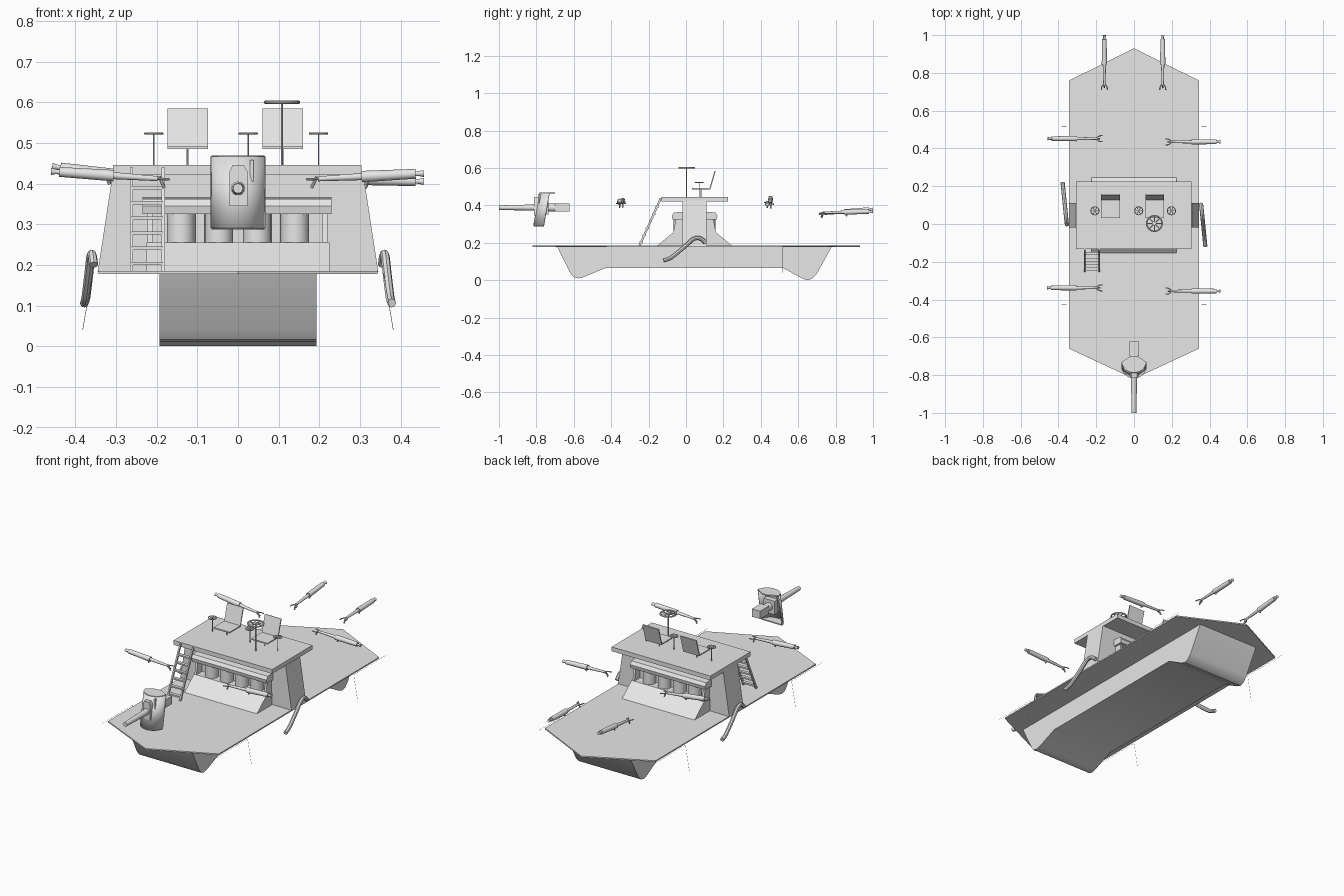
import bpy, bmesh, math
from mathutils import Vector

cube = bpy.data.objects.get("Cube")
if cube:
    bpy.data.objects.remove(cube, do_unlink=True)

grey = bpy.data.materials.new("plain_grey")
grey.use_nodes = True
grey.diffuse_color = (0.8, 0.8, 0.8, 1)
grey.node_tree.nodes["Principled BSDF"].inputs["Base Color"].default_value = grey.diffuse_color
made = []


def finish(name, bm):
    bmesh.ops.recalc_face_normals(bm, faces=bm.faces)
    mesh = bpy.data.meshes.new(name)
    bm.to_mesh(mesh)
    bm.free()
    ob = bpy.data.objects.new(name, mesh)
    bpy.context.collection.objects.link(ob)
    mesh.materials.append(grey)
    made.append(ob)
    return ob


def prism(name, outline, axis, lo, hi):
    """Extrude a flat outline along one axis; outline uses the other two axes in order."""
    bm = bmesh.new()

    def place(p, d):
        c = list(p)
        c.insert("xyz".index(axis), d)
        return c
    face = bm.faces.new([bm.verts.new(place(p, lo)) for p in outline])
    out = bmesh.ops.extrude_face_region(bm, geom=[face])
    verts = [v for v in out["geom"] if isinstance(v, bmesh.types.BMVert)]
    shift = [0, 0, 0]
    shift["xyz".index(axis)] = hi - lo
    bmesh.ops.translate(bm, verts=verts, vec=shift)
    return finish(name, bm)


def box(name, x0, x1, y0, y1, z0, z1):
    return prism(name, [(x0, y0), (x1, y0), (x1, y1), (x0, y1)], "z", z0, z1)


def rod(name, a, b, r0, r1=None, sides=16):
    a, b = Vector(a), Vector(b)
    bm = bmesh.new()
    bmesh.ops.create_cone(bm, cap_ends=True, segments=sides, radius1=r0,
                          radius2=r0 if r1 is None else r1, depth=(b - a).length)
    ob = finish(name, bm)
    turn = (b - a).to_track_quat("Z", "Y").to_matrix().to_4x4()
    turn.translation = (a + b) / 2
    ob.data.transform(turn)
    return ob


def tube(name, points, radius, closed=False, smooth=False):
    cu = bpy.data.curves.new(name, "CURVE")
    cu.dimensions = "3D"
    cu.bevel_depth, cu.bevel_resolution = radius, 2
    cu.use_fill_caps = True
    cu.resolution_u = 5
    sp = cu.splines.new("NURBS" if smooth else "POLY")
    sp.points.add(len(points) - 1)
    for p, co in zip(sp.points, points):
        p.co = (*co, 1)
    sp.use_cyclic_u = closed
    if smooth:
        sp.use_endpoint_u, sp.order_u = True, 3
    ob = bpy.data.objects.new(name, cu)
    bpy.context.collection.objects.link(ob)
    cu.materials.append(grey)
    bpy.ops.object.select_all(action="DESELECT")
    ob.select_set(True)
    bpy.context.view_layer.objects.active = ob
    bpy.ops.object.convert(target="MESH")
    made.append(bpy.context.object)


def arc(cx, cy, z, r, start, end, n):
    return [(cx + r * math.cos(math.radians(start + (end - start) * i / n)),
             cy + r * math.sin(math.radians(start + (end - start) * i / n)), z) for i in range(n + 1)]


# Hull and deck
prism("hull", [(-0.69, 0.18), (-0.62, 0.04), (-0.6, 0.016), (-0.575, 0.01), (-0.55, 0.016), (-0.43, 0.065),
               (0.52, 0.065), (0.62, 0.01), (0.65, 0), (0.675, 0.008), (0.7, 0.035), (0.78, 0.18)],
      "x", -0.193, 0.193)
prism("deck", [(-0.343, -0.66), (0, -0.82), (0.343, -0.66), (0.343, 0.76), (0, 0.93), (-0.343, 0.76)],
      "z", 0.178, 0.185)

# Cabin
prism("cabin_walls", [(-0.345, 0.183), (0.345, 0.183), (0.308, 0.425), (-0.308, 0.425)], "y", -0.018, 0.11)
box("cabin_roof", -0.308, 0.304, -0.132, 0.225, 0.422, 0.446)

# Benches with drums on both long faces of the cabin
mid = 0.046
for s, side in ((-1, "front"), (1, "back")):
    def y(d):
        return mid + s * d
    prism(side + "_bench", [(y(0.06), 0.183), (y(0.202), 0.183), (y(0.115), 0.255), (y(0.06), 0.255)],
          "x", -0.225, 0.225)
    prism(side + "_canopy", [(y(0.06), 0.325), (y(0.118), 0.325), (y(0.122), 0.345), (y(0.11), 0.362),
                             (y(0.06), 0.366)], "x", -0.235, 0.23)
    for x in (-0.14, -0.047, 0.047, 0.14):
        rod(side + "_drum", (x, y(0.077), 0.25), (x, y(0.077), 0.33), 0.035)
    for x in (-0.222, 0.208):
        prism(side + "_bracket", [(y(0.06), 0.25), (y(0.115), 0.25), (y(0.1), 0.33), (y(0.06), 0.33)],
              "x", x, x + 0.012)

# Ladder
for x in (-0.262, -0.184):
    prism("ladder_rail", [(-0.255, 0.183), (-0.243, 0.183), (-0.128, 0.44), (-0.14, 0.44)],
          "x", x - 0.004, x + 0.004)
for i in range(6):
    t = 0.08 + i * 0.145
    cy, z = -0.249 + 0.115 * t, 0.183 + 0.257 * t
    box("ladder_rung", -0.262, -0.184, cy - 0.009, cy + 0.009, z - 0.004, z + 0.004)


# Wheels on posts
def wheel(name, x, cy, z, r, thick, spokes):
    rod(name + "_post", (x, cy, 0.44), (x, cy, z), thick * 0.7, sides=8)
    tube(name + "_rim", arc(x, cy, z, r - thick, 0, 360, 24)[:-1], thick, closed=True)
    rod(name + "_hub", (x, cy, z - thick), (x, cy, z + thick), r * 0.22)
    for p in arc(x, cy, z, r - thick, 0, 360, spokes)[:-1]:
        rod(name + "_spoke", (x, cy, z), p, thick * 0.8, sides=6)


wheel("steering_wheel", 0.108, 0.003, 0.6, 0.045, 0.004, 8)
for x in (-0.207, 0.025, 0.198):
    wheel("control_wheel", x, 0.07, 0.523, 0.024, 0.0025, 6)

# Roof seats
for x in (-0.124, 0.11):
    box("seat_base", x - 0.05, x + 0.05, 0.032, 0.13, 0.485, 0.492)
    prism("seat_back", [(0.124, 0.485), (0.13, 0.485), (0.158, 0.582), (0.152, 0.584)], "x", x - 0.05, x + 0.05)
    rod("seat_post", (x, 0.08, 0.44), (x, 0.08, 0.488), 0.0025, sides=8)


# Long swivel guns
def gun(grip, muzzle):
    a, b = Vector(grip), Vector(muzzle)
    axis = (b - a).normalized()
    side = axis.cross(Vector((0, 0, 1))).normalized()
    up = side.cross(axis)

    def at(t, u=0, v=0):
        return a.lerp(b, t) + up * u + side * v
    rod("gun_stock", at(0.1), at(0.52), 0.006, 0.009)
    rod("gun_barrel", at(0.47), at(0.93), 0.014, 0.012)
    rod("gun_neck", at(0.93), at(0.97), 0.006)
    rod("gun_muzzle", at(0.96), at(1), 0.006, 0.009)
    tube("gun_grip", [at(0, 0, 0.016), at(0.05, 0, 0.015), at(0.09, 0, 0.008), at(0.1),
                      at(0.09, 0, -0.008), at(0.05, 0, -0.015), at(0, 0, -0.016)], 0.003)
    for t in (0.04, 0.5):
        rod("gun_lug", at(t + 0.05, 0.006), at(t, -0.022), 0.004, sides=8)


for gy, reach, z0, z1 in ((-0.338, -0.46, 0.41, 0.43), (0.452, -0.457, 0.405, 0.442),
                          (-0.355, 0.457, 0.41, 0.425), (0.435, 0.457, 0.415, 0.405)):
    gun((math.copysign(0.168, reach), gy, z0), (reach, gy, z1))
gun((-0.157, 0.71, 0.352), (-0.157, 0.999, 0.38))
gun((0.152, 0.71, 0.36), (0.152, 0.999, 0.368))

# Bow gun: curved shield with top and bottom plates
low = arc(0, -0.748, 0.29, 0.066, 190, 350, 14)
high = arc(0, -0.718, 0.466, 0.066, 190, 350, 14)
bm = bmesh.new()
rows = [[bm.verts.new(p) for p in row] for row in (low, high)]
for i in range(14):
    bm.faces.new((rows[0][i], rows[0][i + 1], rows[1][i + 1], rows[1][i]))
shield = finish("gun_shield", bm)
solid = shield.modifiers.new("thickness", "SOLIDIFY")
solid.thickness = 0.005
solid.offset = 0
for row, name in ((low, "shield_floor"), (high, "shield_brim")):
    outline = [p[:2] for p in row]
    if name == "shield_brim":
        outline += [(0.018, -0.7), (-0.018, -0.7)]
    prism(name, outline, "z", row[0][2] - 0.003, row[0][2] + 0.003)
prism("gun_mantlet", [(-0.021, 0.345), (0.023, 0.345), (0.023, 0.43), (0.015, 0.445), (-0.013, 0.445),
                      (-0.021, 0.43)], "y", -0.812, -0.77)
box("sight_slot", 0.03, 0.038, -0.787, -0.76, 0.405, 0.458)
rod("bow_gun_barrel", (0, -0.76, 0.388), (0, -1, 0.388), 0.018, 0.012)
rod("bow_gun_breech", (0, -0.77, 0.388), (0, -0.69, 0.388), 0.022)
box("bow_gun_cradle", -0.035, 0.035, -0.765, -0.735, 0.35, 0.425)
box("bow_gun_box", -0.024, 0.026, -0.7, -0.622, 0.366, 0.41)

# Bent side pipes, turned half a circle from one another
pipe = [(0.378, -0.12, 0.106), (0.375, -0.09, 0.113), (0.372, -0.06, 0.135), (0.366, 0.0, 0.185),
        (0.362, 0.04, 0.225), (0.358, 0.08, 0.228), (0.355, 0.105, 0.2)]
for s, name in ((1, "left_pipe"), (-1, "right_pipe")):
    tube(name, [(s * x, 0.05 + s * (py - 0.05), z) for x, py, z in pipe], 0.011, smooth=True)

# Fine rigging lines beside the deck
for s in (-1, 1):
    for c, far in ((0.515, 0.8), (-0.425, -0.7)):
        rod("hanging_line", (s * 0.358, c, 0.18), (s * 0.382, c, 0.04), 0.0007, sides=4)
        rod("edge_line", (s * 0.355, c, 0.182), (s * 0.355, far, 0.182), 0.0007, sides=4)

# Smooth the round parts, keep the edges sharp
bpy.ops.object.select_all(action="DESELECT")
for ob in made:
    ob.select_set(True)
bpy.context.view_layer.objects.active = made[0]
bpy.ops.object.shade_smooth_by_angle(angle=math.radians(35))
